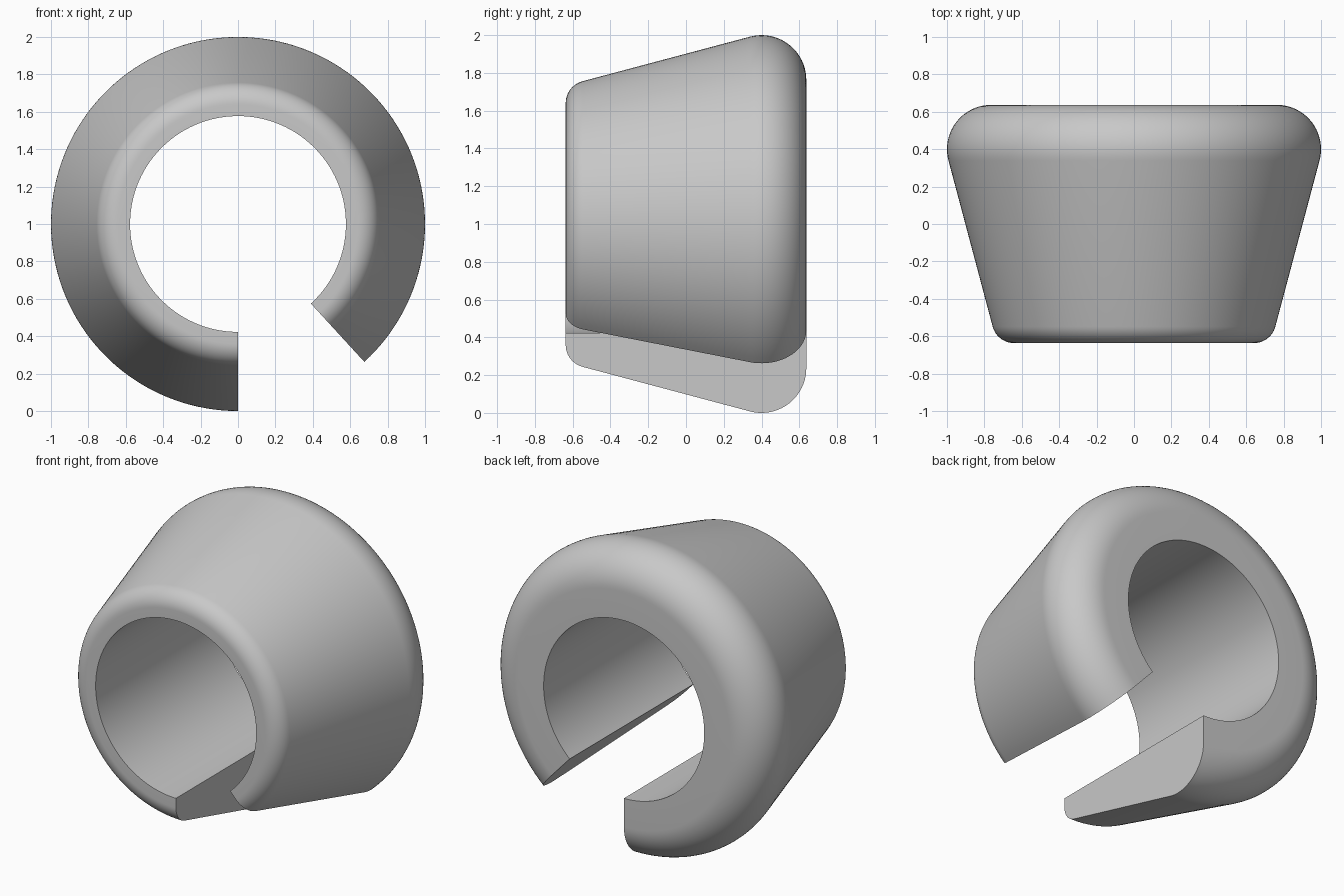
import bpy, bmesh, math
from mathutils import Matrix, Vector

cube = bpy.data.objects.get("Cube")
if cube:
    bpy.data.objects.remove(cube, do_unlink=True)

# Single grey material
grey = bpy.data.materials.new("plain_grey")
grey.use_nodes = True
colour = (0.58, 0.58, 0.58, 1)
grey.diffuse_color = colour
grey.node_tree.nodes["Principled BSDF"].inputs["Base Color"].default_value = colour

HALF = 0.637            # half the depth
BORE = 0.577            # inner radius
TAPER = math.radians(15)


def arc(centre, radius, start, end, steps):
    """Points (radius, depth) of a rounded corner."""
    for i in range(steps + 1):
        a = start + (end - start) * i / steps
        yield (centre[0] + radius * math.cos(a), centre[1] + radius * math.sin(a))


# Cross-section: straight bore, tapered outside, rounded front and back rims
profile = [(BORE, -HALF)]
profile += arc((0.64, -HALF + 0.12), 0.12, -math.pi / 2, -TAPER, 12)
profile += arc((0.763, HALF - 0.237), 0.237, -TAPER, math.pi / 2, 20)
profile += [(BORE, HALF)]

# Sweep the section around the bore axis, leaving a gap at the lower left
START, END, STEPS = math.radians(-47.5), math.radians(270), 128
bm = bmesh.new()
rings = []
for i in range(STEPS + 1):
    a = START + (END - START) * i / STEPS
    rings.append([bm.verts.new((r * math.cos(a), y, 1 + r * math.sin(a)))
                  for r, y in profile])
n = len(profile)
for low, high in zip(rings, rings[1:]):
    for j in range(n):
        k = (j + 1) % n
        bm.faces.new((low[j], low[k], high[k], high[j]))

# Flat end faces of the gap
bm.faces.new(rings[0])
bm.faces.new(rings[-1])
bmesh.ops.recalc_face_normals(bm, faces=bm.faces)

mesh = bpy.data.meshes.new("split_tapered_ring")
bm.to_mesh(mesh)
bm.free()
mesh.materials.append(grey)
ring = bpy.data.objects.new("split_tapered_ring", mesh)
bpy.context.collection.objects.link(ring)

# Smooth curves, crisp rims
bpy.context.view_layer.objects.active = ring
ring.select_set(True)
bpy.ops.object.shade_smooth_by_angle(angle=math.radians(30))
